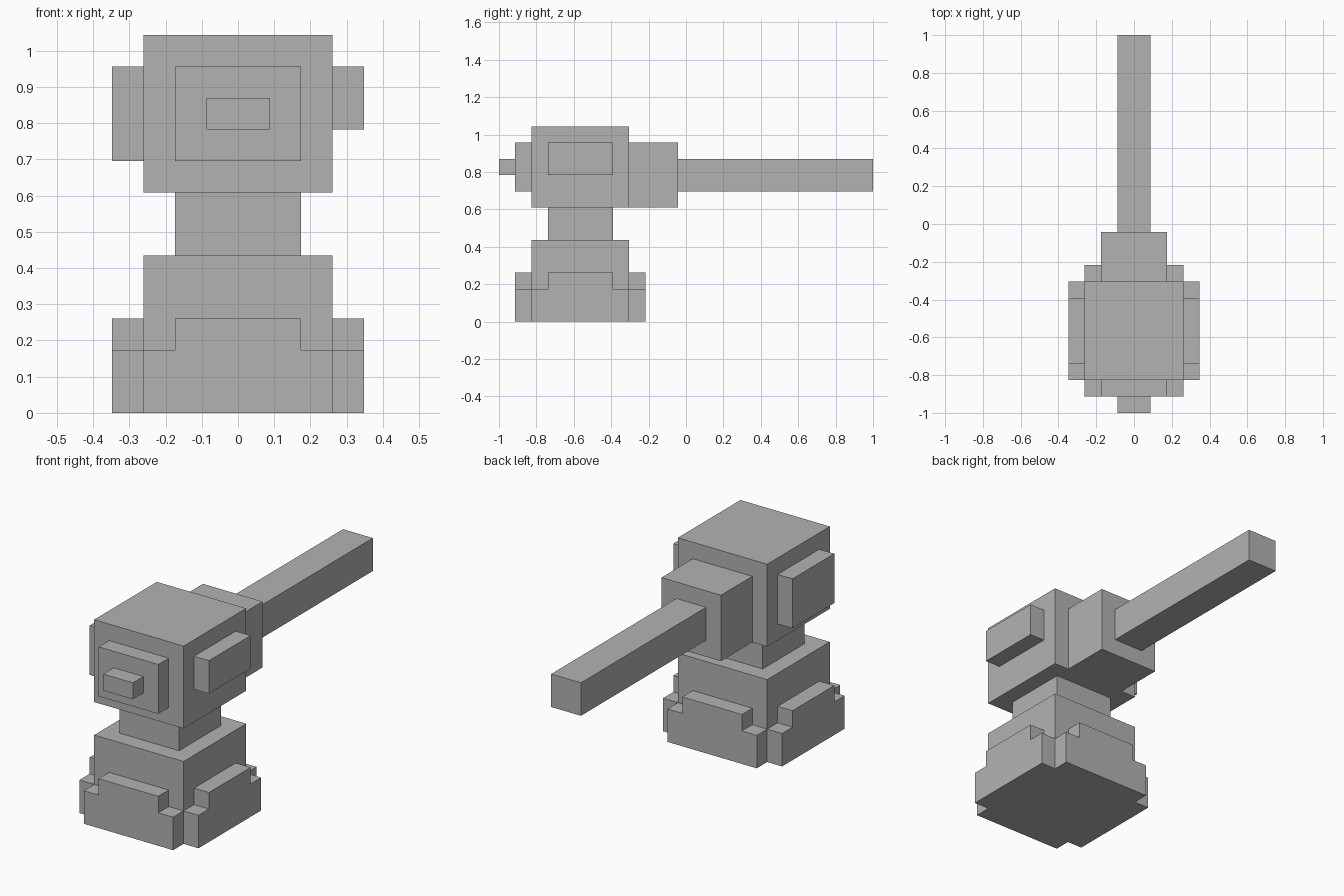
import bpy
import bmesh
import math
from mathutils import Matrix, Vector

cube = bpy.data.objects.get("Cube")
if cube:
    bpy.data.objects.remove(cube, do_unlink=True)

U = 2 / 23      # one block
AXIS_Y = -6.5   # y of the body's vertical axis, in blocks

# Single flat colour
grey = bpy.data.materials.new("plain grey")
grey.use_nodes = True
colour = (0.45, 0.45, 0.45, 1)
grey.diffuse_color = colour
grey.node_tree.nodes["Principled BSDF"].inputs["Base Color"].default_value = colour


def finish(name, bm):
    """Scale from blocks to units and link as an object."""
    bmesh.ops.recalc_face_normals(bm, faces=bm.faces)
    bmesh.ops.scale(bm, vec=(U, U, U), verts=bm.verts)
    mesh = bpy.data.meshes.new(name)
    bm.to_mesh(mesh)
    bm.free()
    mesh.materials.append(grey)
    obj = bpy.data.objects.new(name, mesh)
    bpy.context.collection.objects.link(obj)


def box(name, xs, ys, zs):
    bm = bmesh.new()
    bmesh.ops.create_cube(bm, size=1)
    spans = (xs, ys, zs)
    bmesh.ops.scale(bm, vec=[b - a for a, b in spans], verts=bm.verts)
    bmesh.ops.translate(bm, vec=[(a + b) / 2 for a, b in spans], verts=bm.verts)
    finish(name, bm)


def skirt(name, angle):
    """Stepped plate on one side of the base."""
    half = [(3, 0), (3, 2), (2, 2), (2, 3)]
    outline = half + [(-x, z) for x, z in reversed(half)]
    bm = bmesh.new()
    face = bm.faces.new([bm.verts.new((x, -3, z)) for x, z in outline])
    out = bmesh.ops.extrude_face_region(bm, geom=[face], use_keep_orig=True)
    moved = [v for v in out["geom"] if isinstance(v, bmesh.types.BMVert)]
    bmesh.ops.translate(bm, vec=(0, -1, 0), verts=moved)
    place = Matrix.Translation(Vector((0, AXIS_Y, 0))) @ Matrix.Rotation(angle, 4, "Z")
    bmesh.ops.transform(bm, matrix=place, verts=bm.verts)
    finish(name, bm)


# Base with a skirt on each side
box("base", (-3, 3), (-9.5, -3.5), (0, 5))
for i, side in enumerate(("front", "left", "back", "right")):
    skirt(side + "_skirt", i * math.pi / 2)

# Neck and head
box("neck", (-2, 2), (-8.5, -4.5), (5, 7))
box("head", (-3, 3), (-9.5, -3.5), (7, 12))

# Front plate with its knob
box("front_plate", (-2, 2), (-10.5, -9.5), (8, 11))
box("front_knob", (-1, 1), (-11.5, -10.5), (9, 10))

# Side plates, the right one taller
box("left_side_plate", (3, 4), (-8.5, -4.5), (9, 11))
box("right_side_plate", (-4, -3), (-8.5, -4.5), (8, 11))

# Rear mount and long bar
box("rear_mount", (-2, 2), (-3.5, -0.5), (7, 11))
box("rear_bar", (-1, 1), (-0.5, 11.5), (8, 10))
